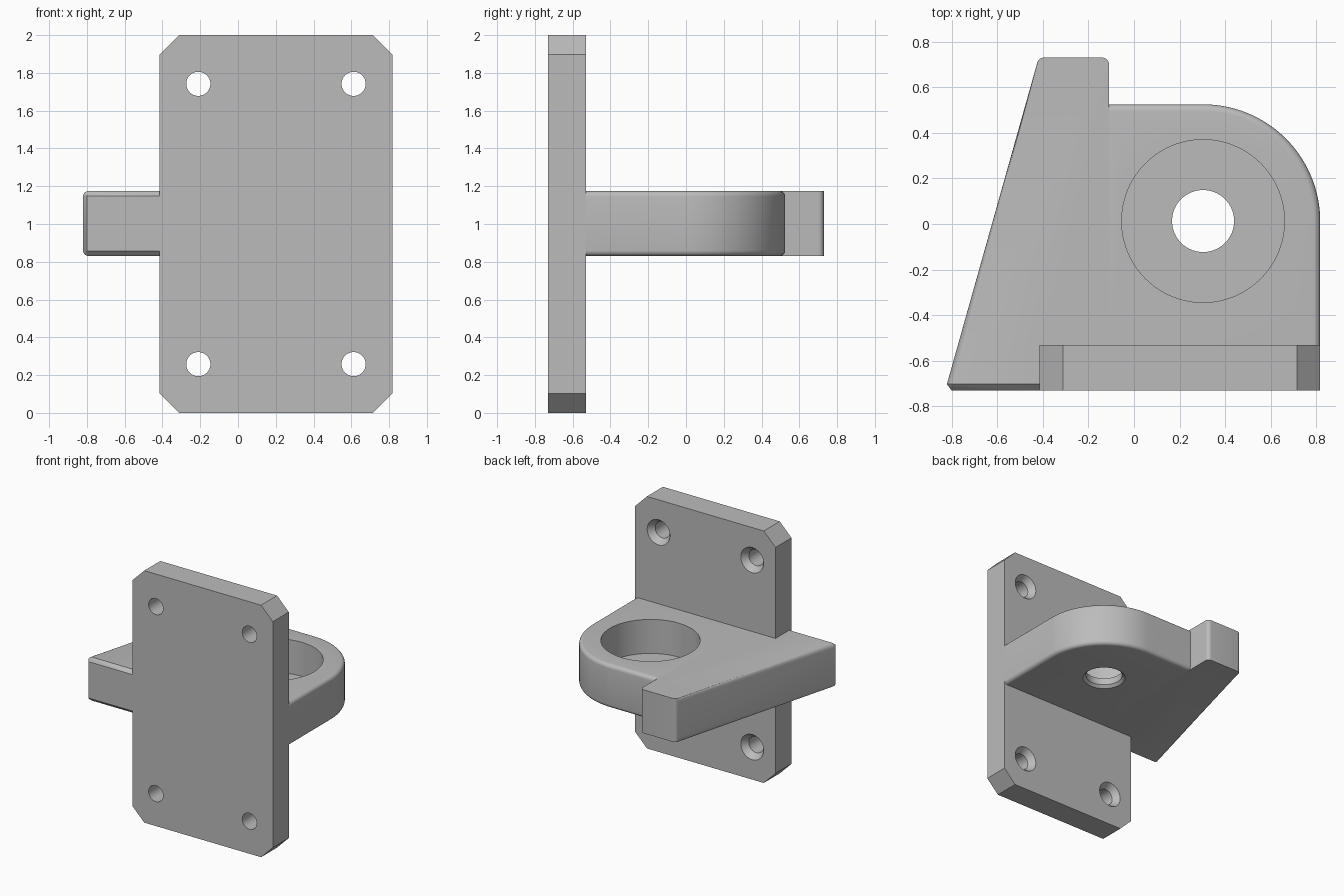
import bpy, bmesh
from math import sin, cos, pi, radians
from mathutils import Matrix, Vector

cube = bpy.data.objects.get("Cube")
if cube:
    bpy.data.objects.remove(cube, do_unlink=True)

grey = bpy.data.materials.new("machined_grey")
grey.use_nodes = True
GREY = (0.5, 0.5, 0.5, 1)
grey.diffuse_color = GREY
grey.node_tree.nodes["Principled BSDF"].inputs["Base Color"].default_value = GREY

# Main dimensions
FRONT, PLATE_BACK, BACK = -0.73, -0.53, 0.73
PLATE_L, PLATE_R = -0.415, 0.817
ARM_LOW, ARM_TOP = 0.83, 1.175
TAB_X, RING_BACK = -0.11, 0.525
BORE = Vector((0.303, 0.013, 0))
FILLET = 0.03


def arc(cx, cy, r, start, end, n):
    """Points along an arc, angles in degrees."""
    angles = [radians(start + (end - start) * i / n) for i in range(n + 1)]
    return [(cx + r * cos(a), cy + r * sin(a)) for a in angles]


def prism(outline, low, high):
    """Extrude an xy outline from low to high."""
    bm = bmesh.new()
    face = bm.faces.new([bm.verts.new((x, y, low)) for x, y in outline])
    out = bmesh.ops.extrude_face_region(bm, geom=[face])
    top = [v for v in out["geom"] if isinstance(v, bmesh.types.BMVert)]
    bmesh.ops.translate(bm, verts=top, vec=(0, 0, high - low))
    bmesh.ops.recalc_face_normals(bm, faces=bm.faces)
    return bm


def bevel(bm, rule, size, segments):
    """Bevel every edge that meets the rule."""
    edges = [e for e in bm.edges if rule(e)]
    bmesh.ops.bevel(bm, geom=edges, offset=size, segments=segments,
                    profile=0.5, affect='EDGES')


def level(e):
    return abs(e.verts[0].co.z - e.verts[1].co.z) < 1e-4


def all_verts(e, test):
    return all(test(v.co) for v in e.verts)


def finish(bm, name):
    mesh = bpy.data.meshes.new(name)
    bmesh.ops.recalc_face_normals(bm, faces=bm.faces)
    bm.to_mesh(mesh)
    bm.free()
    obj = bpy.data.objects.new(name, mesh)
    bpy.context.collection.objects.link(obj)
    mesh.materials.append(grey)
    return obj


def turned_cutter(profile, matrix, n=64):
    """Solid of revolution from (radius, height) pairs."""
    bm = bmesh.new()
    rings = [[bm.verts.new((r * cos(2 * pi * i / n), r * sin(2 * pi * i / n), h))
              for i in range(n)] for r, h in profile]
    for a, b in zip(rings, rings[1:]):
        for i in range(n):
            j = (i + 1) % n
            bm.faces.new((a[i], a[j], b[j], b[i]))
    bm.faces.new(rings[0])
    bm.faces.new(rings[-1])
    bmesh.ops.transform(bm, matrix=matrix, verts=bm.verts)
    return finish(bm, "cutter")


def select_only(obj):
    bpy.ops.object.select_all(action='DESELECT')
    obj.select_set(True)
    bpy.context.view_layer.objects.active = obj


def cut(obj, cutter):
    select_only(obj)
    mod = obj.modifiers.new("hole", 'BOOLEAN')
    mod.operation, mod.solver, mod.object = 'DIFFERENCE', 'EXACT', cutter
    bpy.ops.object.modifier_apply(modifier=mod.name)
    bpy.data.objects.remove(cutter, do_unlink=True)


# Mounting plate with cut corners, drawn flat and stood upright
C = 0.103
plate_outline = [(PLATE_L + C, 0), (PLATE_R - C, 0), (PLATE_R, C), (PLATE_R, 2 - C),
                 (PLATE_R - C, 2), (PLATE_L + C, 2), (PLATE_L, 2 - C), (PLATE_L, C)]
upright = Matrix.Rotation(pi / 2, 4, 'X')
bm = prism(plate_outline, -PLATE_BACK, -FRONT)
bmesh.ops.transform(bm, matrix=upright, verts=bm.verts)
plate = finish(bm, "mounting_plate")

# Four screw holes, countersunk at the back
screw = [(0.064, -FRONT + 0.05), (0.064, 0.58), (0.1, -PLATE_BACK), (0.1, 0.45)]
for sx in (-1, 1):
    for sz in (-1, 1):
        spot = Matrix.Translation((0.201 + sx * 0.411, 0, 1 + sz * 0.742))
        cut(plate, turned_cutter(screw, spot @ upright, 32))

# Sloped web with the rear tab
SLOPE = 0.281


def slant_x(y):
    return -0.82 + SLOPE * (y + 0.70)


r = 0.03
web_outline = [(slant_x(FRONT), FRONT), (PLATE_L, FRONT), (PLATE_L, PLATE_BACK),
               (TAB_X, PLATE_BACK)]
web_outline += arc(TAB_X - r, BACK - r, r, 0, 90, 6)
web_outline += arc(slant_x(BACK - r) + r * 1.04, BACK - r, r, 90, 164, 6)
bm = prism(web_outline, ARM_LOW, ARM_TOP)


def on_slant(p):
    return abs(p.x - slant_x(p.y)) < 0.004 and p.y < BACK - 0.01


bevel(bm, lambda e: all_verts(e, lambda p: p.y < FRONT + 1e-4)
      and (level(e) or e.verts[0].co.x < PLATE_L - 0.1), 0.028, 1)
bevel(bm, lambda e: level(e) and e.calc_length() > 0.5 and all_verts(e, on_slant),
      FILLET, 5)
web = finish(bm, "sloped_web")

# Ring block with one broad round corner and filleted rims
R = PLATE_R - BORE.x
ring_outline = [(TAB_X, PLATE_BACK), (PLATE_R, PLATE_BACK)]
ring_outline += arc(BORE.x, RING_BACK - R, R, 0, 90, 32)
ring_outline += [(TAB_X, RING_BACK)]
bm = prism(ring_outline, ARM_LOW, ARM_TOP)
bevel(bm, lambda e: level(e)
      and not all_verts(e, lambda p: p.y < PLATE_BACK + 1e-4)
      and not all_verts(e, lambda p: p.x < TAB_X + 1e-4), FILLET, 5)
ring = finish(bm, "ring_block")

# Wide pocket from above, narrow through hole chamfered below
FLOOR = ARM_LOW + 0.075
bore = [(0.157, ARM_LOW - 0.05), (0.157, ARM_LOW), (0.136, ARM_LOW + 0.021),
        (0.136, FLOOR), (0.357, FLOOR), (0.357, ARM_TOP + 0.05)]
cut(ring, turned_cutter(bore, Matrix.Translation(BORE), 96))

for obj in (plate, web, ring):
    select_only(obj)
    bpy.ops.object.shade_smooth_by_angle(angle=radians(25))
